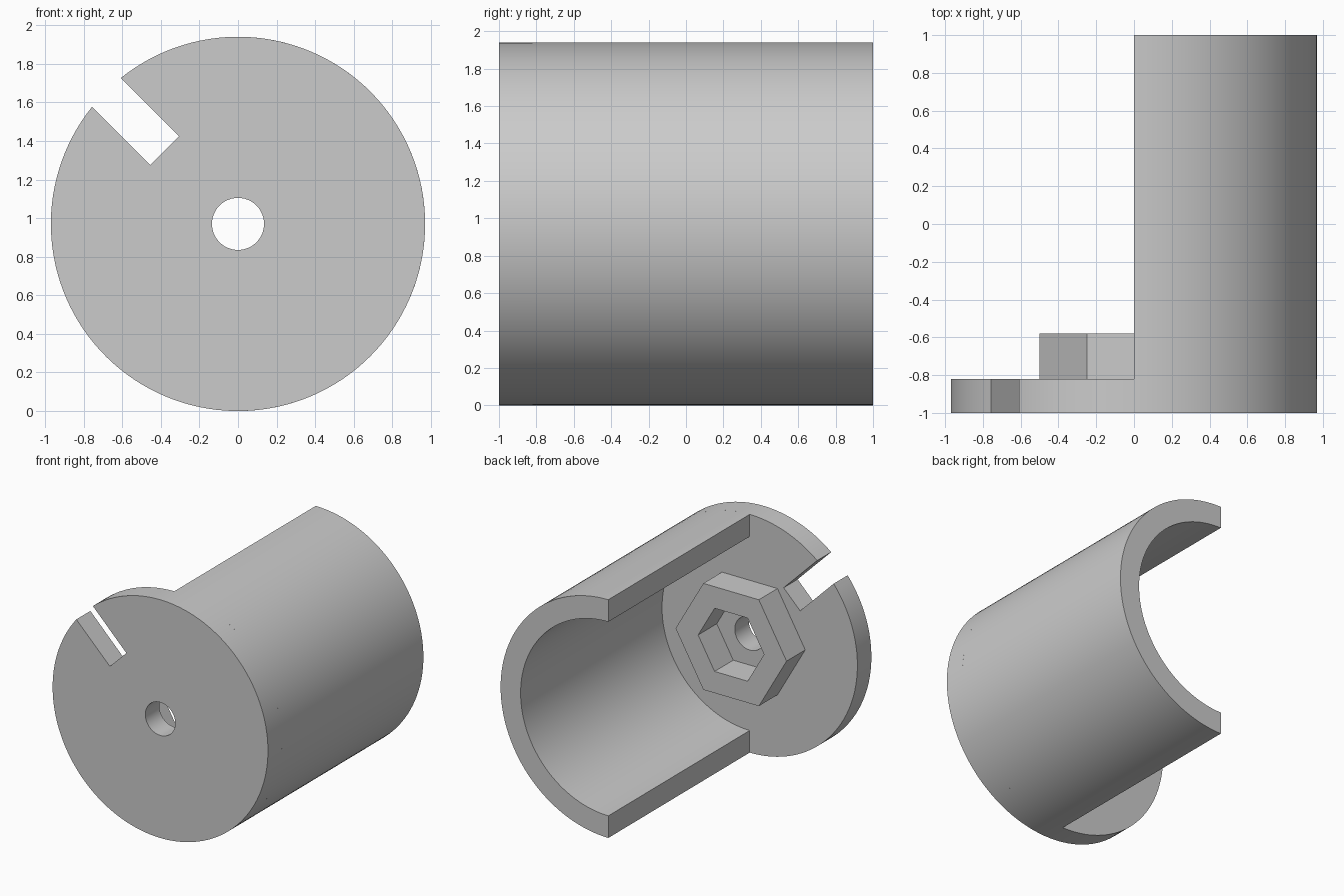
import bpy, bmesh, math
from mathutils import Vector

if "Cube" in bpy.data.objects:
    bpy.data.objects.remove(bpy.data.objects["Cube"], do_unlink=True)

R = 0.97            # outer radius, also the height of the axis
WALL = 0.18         # shell and end plate thickness
PLATE_BACK = -0.82
BOSS_BACK = -0.58

grey = bpy.data.materials.new("plain grey")
grey.use_nodes = True
colour = (0.6, 0.6, 0.6, 1)
grey.diffuse_color = colour
grey.node_tree.nodes["Principled BSDF"].inputs["Base Color"].default_value = colour


def arc(radius, start, end, steps):
    """Points on a circle in the x-z plane, angles in radians."""
    angles = [start + (end - start) * i / steps for i in range(steps + 1)]
    return [(radius * math.cos(a), radius * math.sin(a)) for a in angles]


def ring(radius, sides):
    return arc(radius, 0, math.tau, sides)[:-1]


def prism(name, loops, y0, y1):
    """Fill an outline (with optional holes) and extrude it along y."""
    bm = bmesh.new()
    for loop in loops:
        verts = [bm.verts.new((x, y0, z + R)) for x, z in loop]
        for a, b in zip(verts, verts[1:] + verts[:1]):
            bm.edges.new((a, b))
    bmesh.ops.triangle_fill(bm, edges=bm.edges[:], use_beauty=True,
                            normal=Vector((0, -1, 0)))
    out = bmesh.ops.extrude_face_region(bm, geom=bm.faces[:], use_keep_orig=True)
    moved = [g for g in out["geom"] if isinstance(g, bmesh.types.BMVert)]
    bmesh.ops.translate(bm, verts=moved, vec=(0, y1 - y0, 0))
    bmesh.ops.recalc_face_normals(bm, faces=bm.faces[:])
    mesh = bpy.data.meshes.new(name)
    bm.to_mesh(mesh)
    bm.free()
    mesh.materials.append(grey)
    obj = bpy.data.objects.new(name, mesh)
    bpy.context.collection.objects.link(obj)
    bpy.ops.object.select_all(action="DESELECT")
    obj.select_set(True)
    bpy.context.view_layer.objects.active = obj
    bpy.ops.object.shade_smooth_by_angle(angle=math.radians(30))
    return obj


# End plate: disc with a diagonal slot and a centre hole
half, depth = 0.105, 0.537
slot_angle = math.radians(135)
spread = math.asin(half / R)
along = Vector((math.cos(slot_angle), math.sin(slot_angle)))
across = Vector((-along.y, along.x))
rim = arc(R, slot_angle + spread, slot_angle + math.tau - spread, 128)
slot = [tuple(along * depth - across * half), tuple(along * depth + across * half)]
prism("end_plate", [rim + slot, ring(0.135, 48)], -1, PLATE_BACK)

# Half-round shell on the left side
quarter = math.pi / 2
half_ring = arc(R, -quarter, quarter, 64) + arc(R - WALL, quarter, -quarter, 64)
prism("half_shell", [half_ring], PLATE_BACK, 1)

# Hexagonal boss with a hexagonal nut pocket
prism("hex_boss", [ring(0.5, 6), ring(0.297, 6)], PLATE_BACK, BOSS_BACK)
